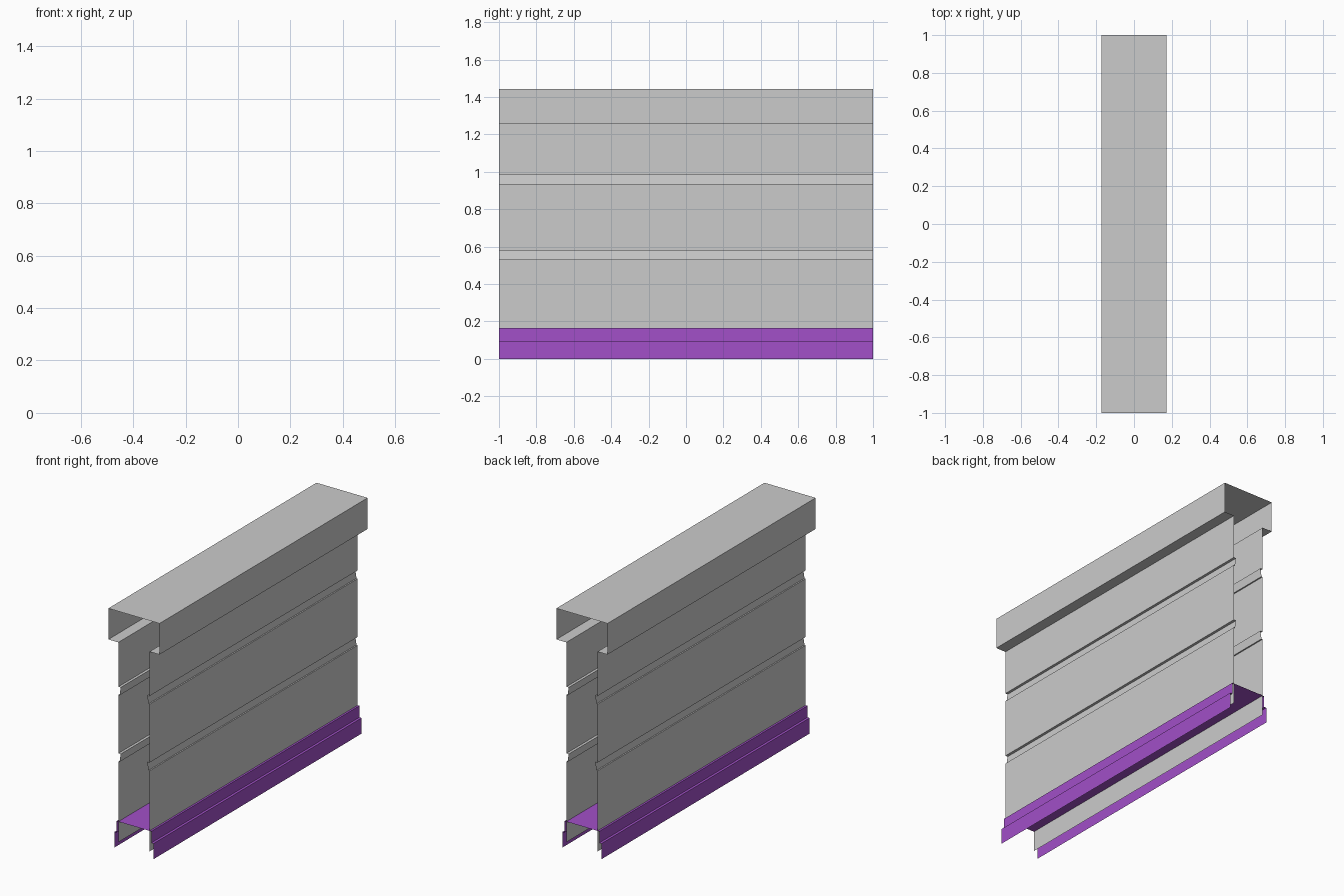
import bpy
import bmesh

if "Cube" in bpy.data.objects:
    bpy.data.objects.remove(bpy.data.objects["Cube"])


def extrude_profile(name, points, color=None):
    """Sweep a half profile (x, z) along y as a thin sheet, mirrored across x."""
    bm = bmesh.new()
    front = [bm.verts.new((x, -1, z)) for x, z in points]
    back = [bm.verts.new((x, 1, z)) for x, z in points]
    for i in range(len(points) - 1):
        bm.faces.new((front[i], back[i], back[i + 1], front[i + 1]))
    # Mirror the half and weld it along the centre line
    geom = bm.verts[:] + bm.edges[:] + bm.faces[:]
    bmesh.ops.mirror(bm, geom=geom, axis='X', merge_dist=0.0001)
    bmesh.ops.remove_doubles(bm, verts=bm.verts[:], dist=0.0001)
    bmesh.ops.recalc_face_normals(bm, faces=bm.faces[:])
    top = max(bm.faces, key=lambda f: f.calc_center_median().z)
    if top.normal.z < 0:
        bmesh.ops.reverse_faces(bm, faces=bm.faces[:])
    mesh = bpy.data.meshes.new(name)
    bm.to_mesh(mesh)
    bm.free()
    obj = bpy.data.objects.new(name, mesh)
    bpy.context.collection.objects.link(obj)
    if color:
        mat = bpy.data.materials.new(name + "_paint")
        mat.diffuse_color = color
        mat.use_nodes = True
        mat.node_tree.nodes["Principled BSDF"].inputs["Base Color"].default_value = mat.diffuse_color
        mesh.materials.append(mat)
    return obj


WALL = 0.105


def groove(bottom, top):
    """Shallow recess across the wall panel, listed from top to bottom."""
    return [(WALL, top), (WALL - 0.016, top), (WALL - 0.008, bottom), (WALL, bottom)]


# Wall panels with two grooves, capped by an overhanging coping
coping = [(0, 1.444), (0.172, 1.444), (0.172, 1.255), (WALL, 1.255)]
panels = groove(0.935, 0.985) + groove(0.53, 0.58) + [(WALL, 0.04)]
extrude_profile("wall_and_coping", coping + panels)

# Stepped purple skirting with a floor plate between the panels
skirt = [(0, 0.165), (0.117, 0.165), (0.117, 0.095), (0.132, 0.095), (0.132, 0)]
extrude_profile("base_skirting", skirt, (0.36, 0.08, 0.58, 1))
